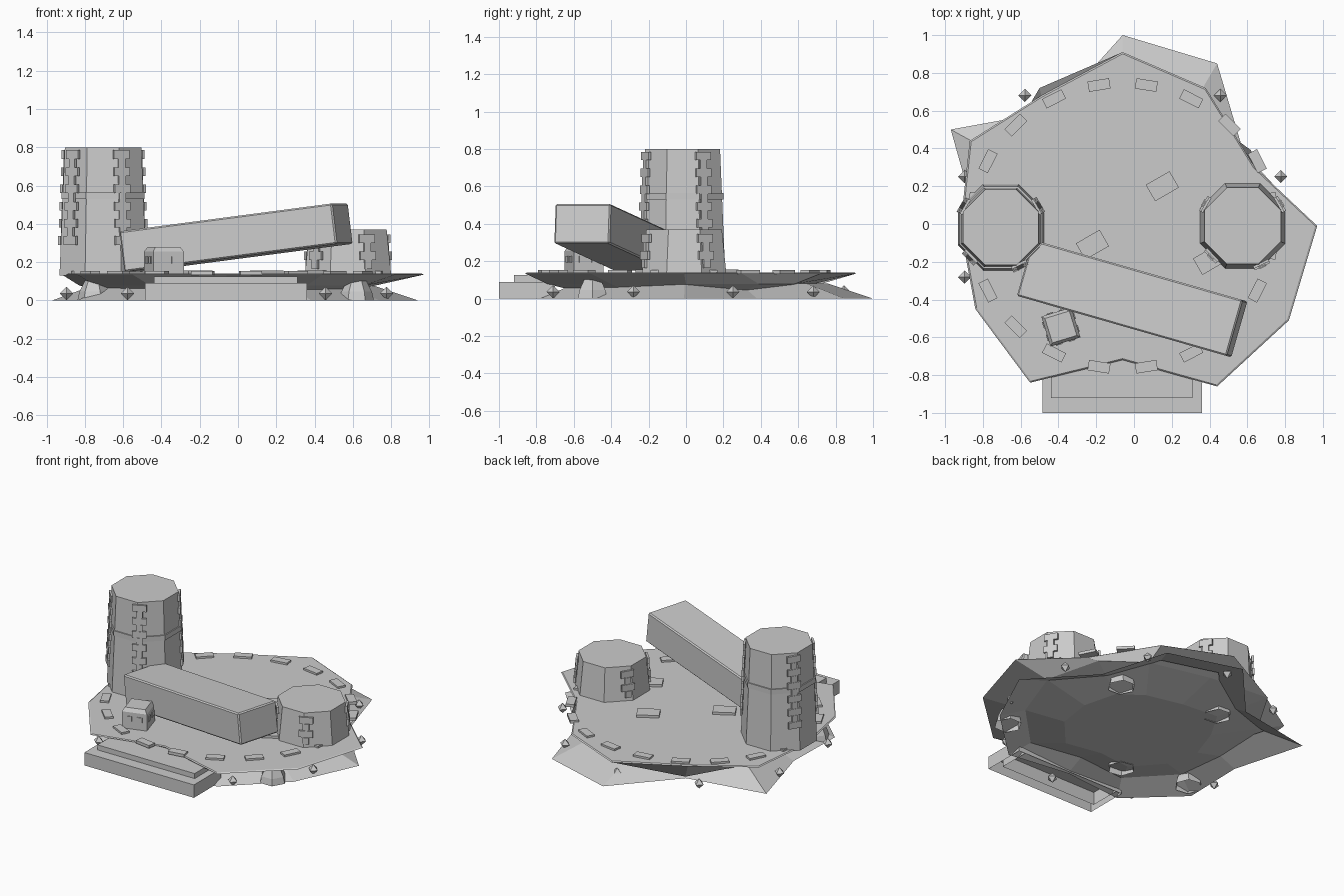
import bpy
import bmesh
from math import radians, sin, cos, pi
from mathutils import Vector, Matrix

cube = bpy.data.objects.get("Cube")
if cube:
    bpy.data.objects.remove(cube, do_unlink=True)

grey = bpy.data.materials.new("stone_grey")
grey.use_nodes = True
tone = (0.6, 0.6, 0.6, 1)
grey.diffuse_color = tone
grey.node_tree.nodes["Principled BSDF"].inputs["Base Color"].default_value = tone

CX = -0.06   # centre of the platform
DECK = 0.14  # height of the platform top


def finish(bm, name):
    mesh = bpy.data.meshes.new(name)
    bm.to_mesh(mesh)
    bm.free()
    mesh.materials.append(grey)
    obj = bpy.data.objects.new(name, mesh)
    bpy.context.collection.objects.link(obj)
    return obj


def skin(name, rings, floor=True, lid=True):
    """Bridge a rising stack of outlines; rings are (points, z)."""
    bm = bmesh.new()
    loops = [[bm.verts.new((x, y, z)) for x, y in points] for points, z in rings]
    n = len(loops[0])
    for a, b in zip(loops, loops[1:]):
        for i in range(n):
            j = (i + 1) % n
            bm.faces.new((a[i], a[j], b[j], b[i]))
    if floor:
        bm.faces.new(loops[0][::-1])
    if lid:
        bm.faces.new(loops[-1])
    return finish(bm, name)


def shrink(points, s):
    return [(CX + (x - CX) * s, y * s) for x, y in points]


def ngon(n, r, at, turn=0.0):
    return [(at[0] + r * cos(2 * pi * i / n + turn), at[1] + r * sin(2 * pi * i / n + turn))
            for i in range(n)]


def add_box(bm, centre, size, yaw=0.0, pitch=0.0):
    m = (Matrix.Translation(centre) @ Matrix.Rotation(yaw, 4, 'Z')
         @ Matrix.Rotation(pitch, 4, 'Y') @ Matrix.Diagonal((*size, 1)))
    bmesh.ops.create_cube(bm, size=1, matrix=m)


# Ragged platform tapering down to a flat foot, with an open rock skirt around it
deck_top = [(.97, -.01), (.64, .30), (.38, .72), (-.06, .91), (-.49, .68), (-.87, .44),
            (-.92, -.02), (-.84, -.45), (-.55, -.84), (-.06, -.72), (.44, -.86), (.82, -.51)]
deck_base = [(.72, 0), (.62, .39), (.36, .58), (-.06, .68), (-.50, .72), (-.70, .38),
             (-.83, 0), (-.74, -.38), (-.46, -.70), (-.06, -.66), (.36, -.74), (.66, -.40)]
rock_edge = [(.94, -.01), (.58, .38), (.44, .85), (-.06, 1), (-.42, .60), (-.97, .50),
             (-.83, 0), (-.84, -.44), (-.50, -.76), (-.06, -.72), (.38, -.78), (.74, -.44)]
skin("platform_deck", [(shrink(deck_base, .6), .005), (deck_base, .078),
                       (deck_top, .134), (shrink(deck_top, .99), DECK)])
skin("rock_skirt", [(rock_edge, 0), (shrink(rock_edge, .76), .08)], floor=False, lid=False)


# Front steps, open underneath
def step_block(name, x, half, front, back, height):
    plan = [(x - half, front), (x + half, front), (x + half, back), (x - half, back)]
    skin(name, [(plan, 0), (plan, height)], floor=False)


step_block("lower_step", -.0625, .4225, -1, -.70, .09)
step_block("upper_step", -.065, .375, -.92, -.70, .125)

# Hollow rock feet
for k, spot in enumerate([(.62, -.50), (.38, .33), (-.32, .44), (-.75, -.36), (-.28, -.46)]):
    skin("rock_foot", [(ngon(6, r, spot, k), z)
                       for r, z in ((.09, 0), (.08, .045), (.05, .105))], floor=False)

# Small gems around the rim
for k in range(10):
    a = radians(18 + 36 * k)
    bm = bmesh.new()
    bmesh.ops.create_uvsphere(
        bm, u_segments=4, v_segments=2, radius=.035,
        matrix=Matrix.Translation((CX + .88 * cos(a), -.015 + .86 * sin(a), .036)))
    finish(bm, "rim_gem")

# Ring of floor tiles and a few loose ones
bm = bmesh.new()
for k in range(20):
    a = radians(9 + 18 * k)
    add_box(bm, (CX + .8 * cos(a), -.01 + .755 * sin(a), DECK + .003),
            (.055, .115, .02), a)
finish(bm, "edge_tiles")
bm = bmesh.new()
for x, y in ((.15, .20), (-.22, -.11), (.40, -.19)):
    add_box(bm, (x, y, DECK + .004), (.145, .10, .026), radians(30))
finish(bm, "loose_tiles")


# Eight-sided towers with notched vertical strips
def tower(name, x, y, foot, head, top, strip_low, strip_high, band=None):
    def apothem(z):
        return foot + (head - foot) * (z - DECK) / (top - DECK)

    def octagon(r):
        return ngon(8, r / cos(pi / 8), (x, y), pi / 8)

    skin(name, [(octagon(foot), DECK - .01), (octagon(head), top)])
    if band:
        ring = octagon(apothem(band) + .007)
        skin(name + "_band", [(ring, band - .02), (ring, band + .015)])
    bm = bmesh.new()
    step = .045
    for deg in (30, 150, 224, 296):
        a = radians(deg)
        z, wide = strip_high - step / 2, True
        while z > strip_low:
            r = apothem(z) * 1.05 + .006
            add_box(bm, (x + r * cos(a), y + r * sin(a), z),
                    (.014, .09 if wide else .04, step), a)
            z -= step
            wide = not wide
    finish(bm, name + "_strips")


tower("tall_tower", -.705, -.018, .228, .2, .80, .30, .785, .55)
tower("short_tower", .575, -.01, .226, .202, .37, .18, .345)

# Long tilted beam
bm = bmesh.new()
add_box(bm, (-.01, -.395, .328), (1.165, .308, .213), radians(-16), radians(-7.2))
bevel = finish(bm, "long_beam").modifiers.new("edge", 'BEVEL')
bevel.width = .008
bevel.segments = 1

# Small hut with square windows
hut, yaw, half = Vector((-.387, -.545, 0)), radians(17), .083
skin("hut", [(ngon(4, half * r, hut, pi / 4 + yaw), z)
             for r, z in ((2 ** .5, DECK - .01), (2 ** .5, .255), (1.15, .28))])
bm = bmesh.new()
for quarter in range(4):
    turn = yaw + quarter * pi / 2
    for side in (-.035, .035):
        spot = hut + Matrix.Rotation(turn, 3, 'Z') @ Vector((half + .001, side, .21))
        add_box(bm, spot, (.009, .036, .036), turn)
finish(bm, "hut_windows")
